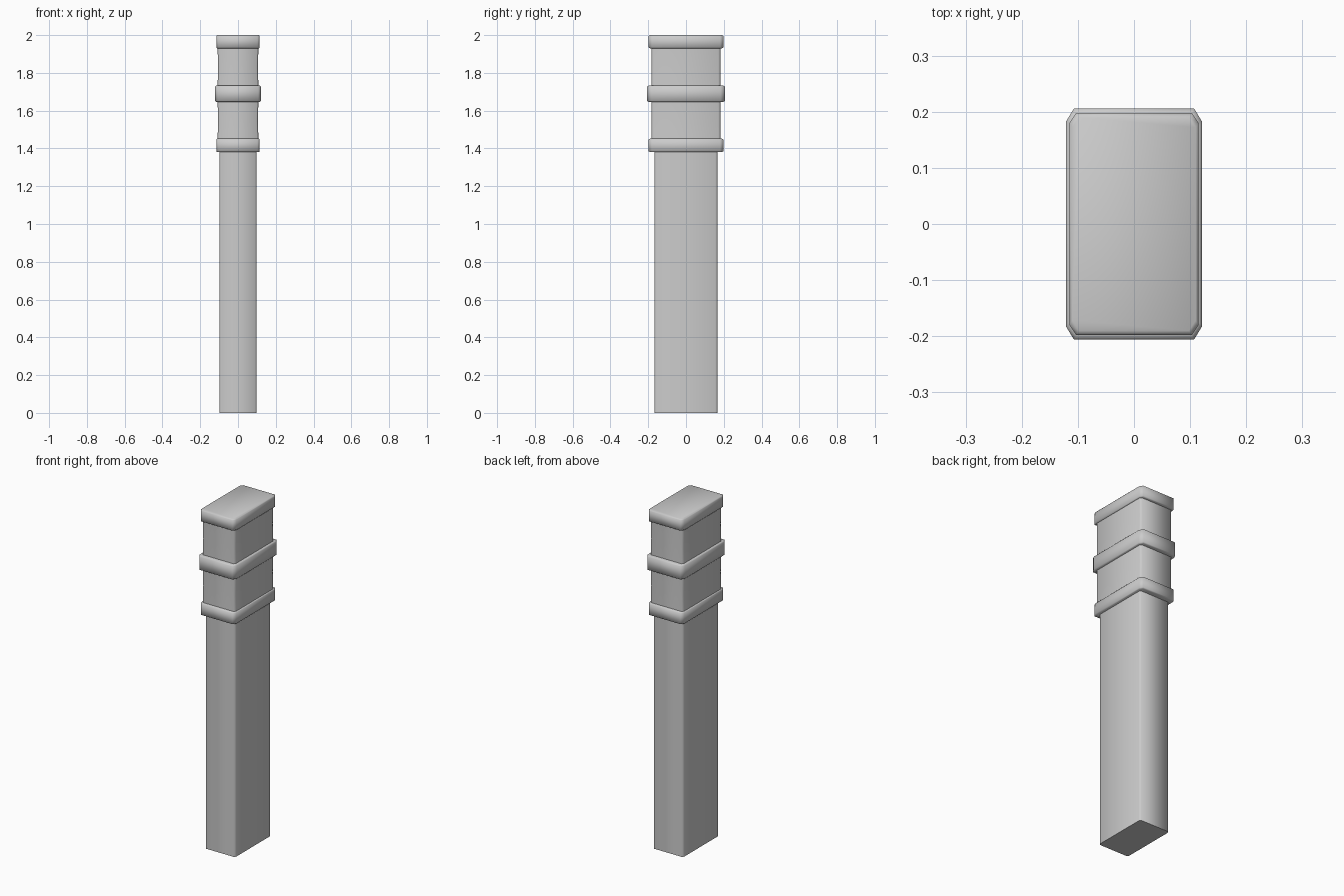
import bpy, bmesh, math

if "Cube" in bpy.data.objects:
    bpy.data.objects.remove(bpy.data.objects["Cube"])


def column(name, rings, cx, cy):
    """Loft stacked chamfered rectangles; rings hold (z, half x, half y)."""
    bm = bmesh.new()
    loops = []
    for z, hx, hy in rings:
        ax, ay = hx - cx, hy - cy
        pts = [(hx, -ay), (hx, ay), (ax, hy), (-ax, hy),
               (-hx, ay), (-hx, -ay), (-ax, -hy), (ax, -hy)]
        loops.append([bm.verts.new((x, y, z)) for x, y in pts])
    for a, b in zip(loops, loops[1:]):
        for i in range(8):
            j = (i + 1) % 8
            bm.faces.new((a[i], a[j], b[j], b[i]))
    bm.faces.new(loops[0][::-1])
    bm.faces.new(loops[-1])
    me = bpy.data.meshes.new(name)
    bm.to_mesh(me)
    bm.free()
    ob = bpy.data.objects.new(name, me)
    bpy.context.collection.objects.link(ob)
    bpy.context.view_layer.objects.active = ob
    ob.select_set(True)
    bpy.ops.object.shade_smooth_by_angle(angle=math.radians(60))
    ob.select_set(False)
    return ob


def band(name, z0, z1, hx, hy, cx, cy):
    """Projecting band with softened upper and lower rims."""
    ex, ey, ez = 0.005, 0.008, 0.005
    column(name, [(z0, hx - ex, hy - ey), (z0 + ez, hx, hy),
                  (z1 - ez, hx, hy), (z1, hx - ex, hy - ey)], cx, cy)


# Long plain shaft
column("shaft", [(0, 0.098, 0.167), (1.39, 0.098, 0.167)], 0.007, 0.011)

# Slightly waisted blocks between the bands
for name, z0, z1 in (("lower_block", 1.44, 1.66), ("upper_block", 1.72, 1.94)):
    column(name, [(z0, 0.108, 0.183), ((z0 + z1) / 2, 0.106, 0.183),
                  (z1, 0.108, 0.183)], 0.008, 0.012)

# Collar, middle band and top cap
band("collar", 1.38, 1.452, 0.115, 0.198, 0.012, 0.018)
band("middle_band", 1.647, 1.733, 0.121, 0.206, 0.014, 0.023)
band("cap", 1.93, 2.0, 0.115, 0.198, 0.012, 0.018)
